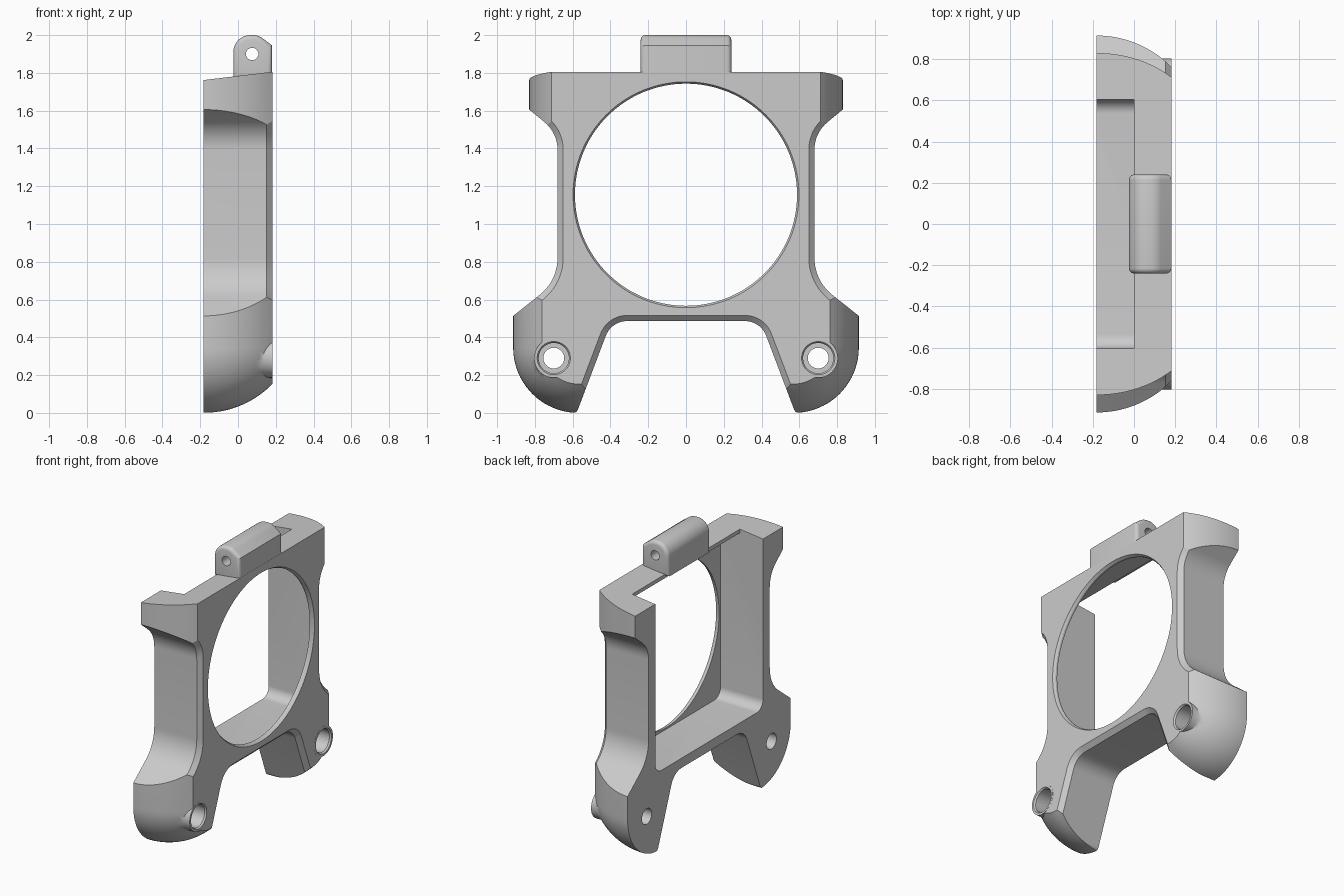
import bpy, bmesh, math
from mathutils import Vector

cube = bpy.data.objects.get("Cube")
if cube:
    bpy.data.objects.remove(cube, do_unlink=True)

BACK, FRONT = -0.182, 0.182

grey = bpy.data.materials.new("matte_grey")
grey.use_nodes = True
grey.diffuse_color = (0.6, 0.6, 0.6, 1)
grey.node_tree.nodes["Principled BSDF"].inputs["Base Color"].default_value = (0.6, 0.6, 0.6, 1)


def rounded(corners, steps=10):
    """Closed outline from (u, v, radius) corners."""
    out = []
    for i, (u, v, r) in enumerate(corners):
        p = Vector((u, v))
        if r == 0:
            out.append(p)
            continue
        a = (Vector(corners[i - 1][:2]) - p).normalized()
        b = (Vector(corners[(i + 1) % len(corners)][:2]) - p).normalized()
        half = a.angle(b) / 2
        centre = p + (a + b).normalized() * r / math.sin(half)
        start = p + a * r / math.tan(half) - centre
        end = p + b * r / math.tan(half) - centre
        sweep = start.angle_signed(end)
        for k in range(steps + 1):
            t = -sweep * k / steps
            out.append(centre + Vector((start.x * math.cos(t) - start.y * math.sin(t),
                                        start.x * math.sin(t) + start.y * math.cos(t))))
    return out


def mirrored(half):
    return half + [(-u, v, r) for u, v, r in reversed(half)]


def inset(pts, d):
    """Move a counter-clockwise outline inward by d."""
    out = []
    for i, p in enumerate(pts):
        e1 = (p - pts[i - 1]).normalized()
        e2 = (pts[(i + 1) % len(pts)] - p).normalized()
        n1, n2 = Vector((-e1.y, e1.x)), Vector((-e2.y, e2.x))
        out.append(p + (n1 + n2) * d / (1 + n1.dot(n2)))
    return out


def loft(name, rings, axis="x"):
    """Solid through (position, outline) rings along an axis."""
    bm = bmesh.new()
    loops = []
    for pos, pts in rings:
        loops.append([bm.verts.new((pos, u, v) if axis == "x" else (u, pos, v)) for u, v in pts])
    n = len(loops[0])
    for a, b in zip(loops, loops[1:]):
        for j in range(n):
            k = (j + 1) % n
            bm.faces.new((a[j], a[k], b[k], b[j]))
    bm.faces.new(loops[0][::-1])
    bm.faces.new(loops[-1])
    bmesh.ops.recalc_face_normals(bm, faces=bm.faces)
    mesh = bpy.data.meshes.new(name)
    bm.to_mesh(mesh)
    bm.free()
    mesh.materials.append(grey)
    obj = bpy.data.objects.new(name, mesh)
    bpy.context.collection.objects.link(obj)
    return obj


def circle(u, v, r, n):
    return [Vector((u + r * math.cos(2 * math.pi * i / n), v + r * math.sin(2 * math.pi * i / n)))
            for i in range(n)]


def turned(name, u, v, steps, axis="x", n=48):
    """Round part from (position, radius) steps."""
    return loft(name, [(pos, circle(u, v, r, n)) for pos, r in steps], axis)


def boolean(target, tool, operation):
    mod = target.modifiers.new(operation.lower(), "BOOLEAN")
    mod.operation, mod.object, mod.solver = operation, tool, "EXACT"
    bpy.context.view_layer.objects.active = target
    bpy.ops.object.modifier_apply(modifier=mod.name)
    bpy.data.objects.remove(tool, do_unlink=True)


def smooth(obj):
    bpy.ops.object.select_all(action="DESELECT")
    obj.select_set(True)
    bpy.context.view_layer.objects.active = obj
    bpy.ops.object.shade_smooth_by_angle(angle=math.radians(28))


# Frame outline with chamfered front edge
outline = rounded(mirrored([
    (0.395, 0.486, 0.12), (0.58, -0.003, 0.035), (1.0, -0.003, 0), (1.0, 0.446, 0),
    (0.68, 0.70, 0.25), (0.68, 1.482, 0.19), (0.95, 1.705, 0), (0.95, 1.9, 0)]))
frame = loft("frame", [(BACK, outline), (FRONT - 0.03, outline), (FRONT, inset(outline, 0.03))])

# Domed envelope: sides and feet curve in towards the front, top slopes
rings = []
for i in range(17):
    x = BACK + (FRONT - BACK) * i / 16
    d = 0.51 - math.sqrt(0.51 ** 2 - (x - BACK) ** 2)
    arm = 0.83 - 0.77 * d
    rings.append((x, rounded(mirrored([
        (0.915 - d, d, 0.345 - d), (0.915 - d, 1.0, 0), (arm, 1.1, 0),
        (arm, 1.762 + 0.12 * (x - BACK), 0)]), 20)))
boolean(frame, loft("envelope", rings), "INTERSECT")

# Rear pocket, its open top, and the round front opening
pocket = rounded(mirrored([(0.605, 0.555, 0.07), (0.605, 1.757, 0)]))
boolean(frame, loft("pocket", [(BACK - 0.1, pocket), (FRONT - 0.03, pocket)]), "DIFFERENCE")
slot = rounded(mirrored([(0.605, 1.6, 0), (0.605, 2.0, 0)]))
boolean(frame, loft("top_slot", [(BACK - 0.1, slot), (0, slot)]), "DIFFERENCE")
boolean(frame, turned("opening", 0, 1.155,
                      [(0.1, 0.588), (0.165, 0.588), (FRONT, 0.598), (0.25, 0.598)], n=128), "DIFFERENCE")

# Screw bosses with flared roots and counterbored holes
for side in (1, -1):
    boolean(frame, turned("boss", side * 0.70, 0.29,
                          [(-0.08, 0.122), (0.09, 0.122), (0.11, 0.112), (0.135, 0.104),
                           (FRONT + 0.001, 0.104)]), "UNION")
    boolean(frame, turned("screw_hole", side * 0.70, 0.29,
                          [(-0.3, 0.055), (0.03, 0.055), (0.03, 0.08), (FRONT - 0.01, 0.08),
                           (FRONT + 0.001, 0.088), (0.3, 0.088)]), "DIFFERENCE")
smooth(frame)

# Hinge tab with softened ends and a pin hole
profile = rounded([(-0.025, 1.77, 0), (0.181, 1.77, 0), (0.181, 1.945, 0),
                   (0.108, 2.0, 0.085), (-0.025, 2.0, 0.09)])
ends = []
for k in range(6):
    t = math.pi / 2 * k / 5
    ends.append((0.24 - 0.025 * (1 - math.sin(t)), inset(profile, 0.025 * (1 - math.cos(t)))))
tab = loft("hinge_tab", [(-y, p) for y, p in reversed(ends)] + ends, "y")
boolean(tab, turned("pin_hole", 0.075, 1.9, [(-0.4, 0.033), (0.4, 0.033)], "y", 32), "DIFFERENCE")
smooth(tab)
